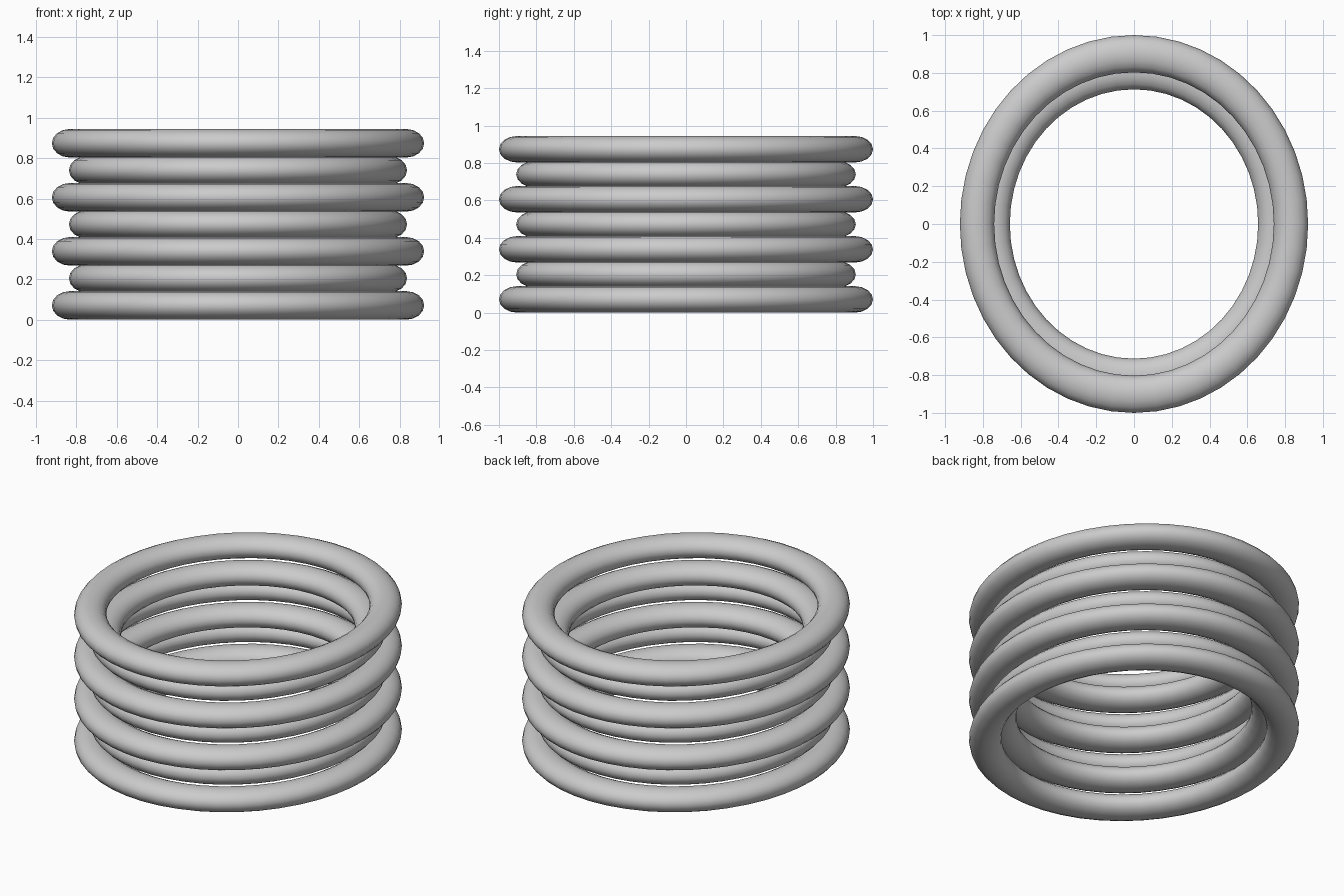
import bpy

if "Cube" in bpy.data.objects:
    bpy.data.objects.remove(bpy.data.objects["Cube"], do_unlink=True)

# Single plain grey material
grey = bpy.data.materials.new("light_grey")
grey.use_nodes = True
colour = (0.6, 0.6, 0.6, 1)
grey.diffuse_color = colour
grey.node_tree.nodes["Principled BSDF"].inputs["Base Color"].default_value = colour

HALF_HEIGHT = 0.071
STEP = 0.1338


def add_ring(name, z, major, minor):
    """Oval ring: a torus narrowed across x and flattened in z."""
    bpy.ops.mesh.primitive_torus_add(
        major_radius=major, minor_radius=minor,
        major_segments=48, minor_segments=16, location=(0, 0, z))
    ring = bpy.context.object
    ring.name = name
    ring.scale = (0.922, 1, 0.72)
    bpy.ops.object.transform_apply(location=False, rotation=False, scale=True)
    bpy.ops.object.shade_smooth()
    ring.data.materials.append(grey)


# Alternating stack of wide and narrow rings
for i in range(7):
    z = HALF_HEIGHT + i * STEP
    if i % 2 == 0:
        add_ring(f"wide_ring_{i // 2 + 1}", z, 0.9015, 0.0985)
    else:
        add_ring(f"narrow_ring_{i // 2 + 1}", z, 0.8105, 0.0975)
